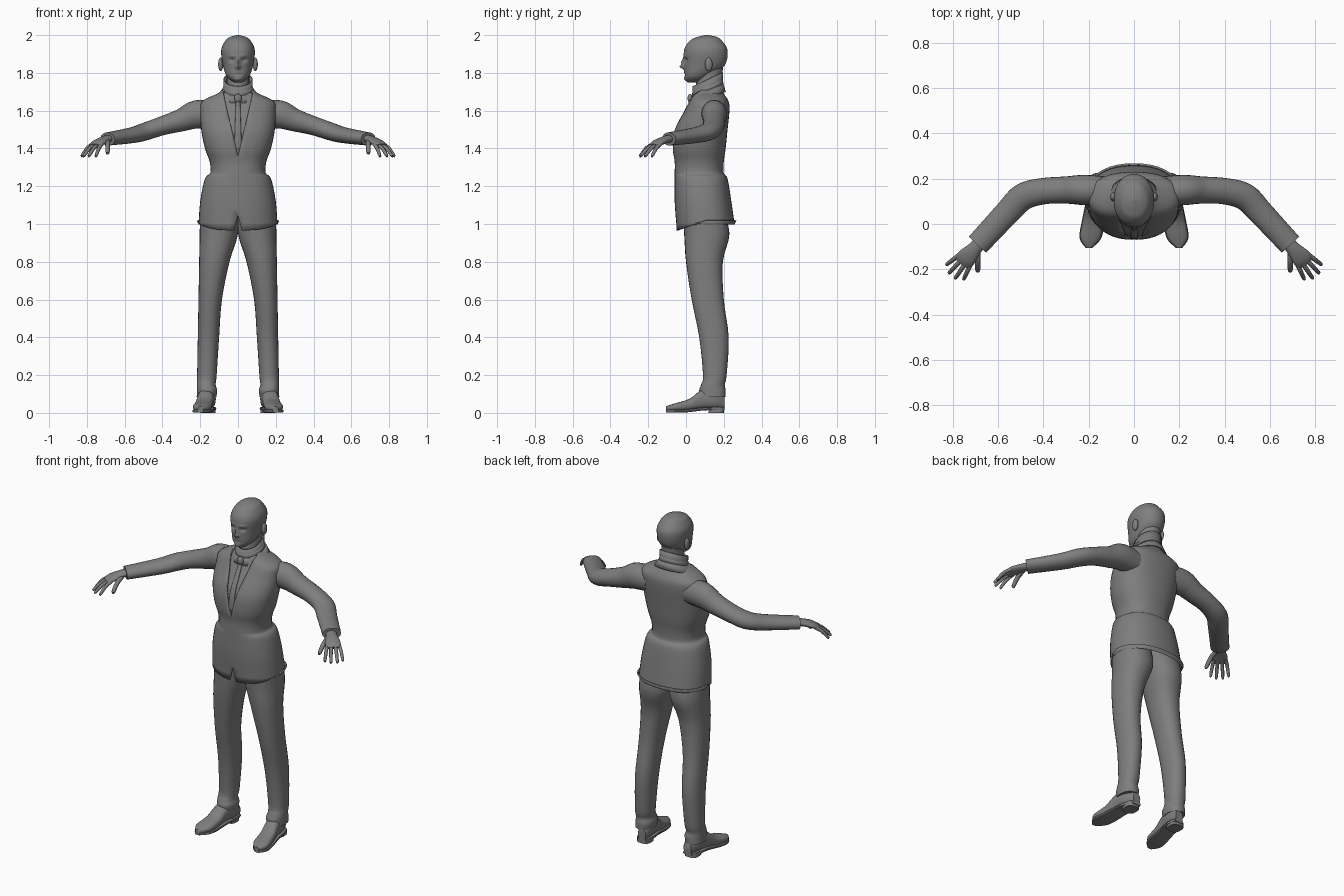
import bpy, bmesh, math
from mathutils import Matrix, Vector

cube = bpy.data.objects.get("Cube")
if cube:
    bpy.data.objects.remove(cube)

GREY = (0.21, 0.21, 0.21, 1)
grey = bpy.data.materials.new("plain grey")
grey.use_nodes = True
grey.diffuse_color = GREY
grey.node_tree.nodes["Principled BSDF"].inputs["Base Color"].default_value = GREY


def spline(rows, steps=4):
    """Catmull-Rom interpolation of rows of numbers."""
    last = len(rows) - 1
    smooth = []
    for i in range(last):
        before, start, end, after = (rows[max(0, min(last, i + k))] for k in (-1, 0, 1, 2))
        for step in range(steps):
            t = step / steps
            smooth.append([b + t / 2 * (c - a + t * (2 * a - 5 * b + 4 * c - d + t * (3 * (b - c) + d - a)))
                           for a, b, c, d in zip(before, start, end, after)])
    return smooth + [list(rows[last])]


def ring(center, across, along, sides=24, squareness=2.0):
    """Superellipse outline around a centre, with two half axes."""
    def shaped(value):
        return math.copysign(abs(value) ** (2 / squareness), value)
    angles = [math.tau * k / sides for k in range(sides)]
    return [Vector(center) + Vector(across) * shaped(math.cos(a)) + Vector(along) * shaped(math.sin(a))
            for a in angles]


def level(z, left, right, front, back, sides=40, squareness=2.3):
    """Horizontal outline inside the given limits."""
    return ring(((left + right) / 2, (front + back) / 2, z), ((right - left) / 2, 0, 0),
                (0, (back - front) / 2, 0), sides, squareness)


def loft(bm, outlines, caps=True):
    loops = [[bm.verts.new(point) for point in outline] for outline in outlines]
    sides = len(loops[0])
    for lower, upper in zip(loops, loops[1:]):
        for k in range(sides):
            following = (k + 1) % sides
            bm.faces.new((lower[k], lower[following], upper[following], upper[k]))
    if caps:
        bm.faces.new(reversed(loops[0]))
        bm.faces.new(loops[-1])
    return loops


def tube(bm, rows, sides=24):
    """Tube through points x, y, z, with a sideways and an upright radius."""
    rows = spline(rows)
    points = [Vector(row[:3]) for row in rows]
    outlines = []
    for i, (point, row) in enumerate(zip(points, rows)):
        heading = (points[min(i + 1, len(points) - 1)] - points[max(i - 1, 0)]).normalized()
        side = heading.cross(Vector((0, 0, 1))).normalized()
        outlines.append(ring(point, side * row[3], side.cross(heading) * row[4], sides))
    loft(bm, outlines)


def ball(bm, center, radii):
    bmesh.ops.create_uvsphere(bm, u_segments=24, v_segments=12, radius=1,
                              matrix=Matrix.Translation(center) @ Matrix.Diagonal((*radii, 1)))


def finish(bm, name, mirror=False, thickness=0, sharp_angle=50):
    bmesh.ops.recalc_face_normals(bm, faces=bm.faces)
    mesh = bpy.data.meshes.new(name)
    bm.to_mesh(mesh)
    bm.free()
    mesh.materials.append(grey)
    part = bpy.data.objects.new(name, mesh)
    bpy.context.collection.objects.link(part)
    bpy.ops.object.select_all(action="DESELECT")
    part.select_set(True)
    bpy.context.view_layer.objects.active = part
    bpy.ops.object.shade_smooth_by_angle(angle=math.radians(sharp_angle))
    if thickness:
        part.modifiers.new("thickness", "SOLIDIFY").thickness = thickness
    if mirror:
        part.modifiers.new("other side", "MIRROR")


def cut_wedge(bm, apex, reach, height):
    """Cut a V out of the front, from its apex to a half width."""
    for side in (1, -1):
        front = [f for f in bm.faces if f.calc_center_median().y < 0.06]
        edges = {e for f in front for e in f.edges}
        verts = {v for f in front for v in f.verts}
        bmesh.ops.bisect_plane(bm, geom=[*front, *edges, *verts], plane_co=(0, 0, apex),
                               plane_no=(side * height, 0, -reach), dist=1e-5)
    inside = []
    for face in bm.faces:
        middle = face.calc_center_median()
        if middle.y < 0.08 and abs(middle.x) < (middle.z - apex) * reach / height:
            inside.append(face)
    bmesh.ops.delete(bm, geom=inside, context="FACES")


# Jacket: height, half width, front and back
body = [(.98, .21, -.05, .26), (1.12, .2, -.06, .24), (1.24, .175, -.06, .22), (1.27, .147, -.06, .2),
        (1.33, .15, -.06, .2), (1.4, .175, -.07, .21), (1.5, .195, -.06, .22), (1.6, .2, -.01, .23),
        (1.65, .19, .015, .225), (1.69, .11, .03, .2), (1.71, .08, .04, .19)]
bm = bmesh.new()
loops = loft(bm, [level(z, -half, half, front, back) for z, half, front, back in spline(body)], caps=False)
for vert in loops[0]:
    # The hem climbs towards the back
    vert.co.z = 0.965 + 0.055 * min(1, max(0, (vert.co.y + 0.05) / 0.15))
cut_wedge(bm, apex=1.36, reach=.075, height=.32)
cut_wedge(bm, apex=1.045, reach=.02, height=-.08)
finish(bm, "jacket", thickness=.008)

# Shirt, just inside the jacket
chest = spline(body[4:])
inset = .013
bm = bmesh.new()
loft(bm, [level(z, inset - half, half - inset, front + inset, back - inset) for z, half, front, back in chest])
finish(bm, "shirt")

# Tie lying on the shirt, narrowing up to its knot
bm = bmesh.new()
loft(bm, [ring((0, front + .01, z), (.02 - (z - 1.4) / 30, 0, 0), (0, .008, 0), 12, 3)
          for z, half, front, back in chest if 1.38 < z < 1.68])
ball(bm, (0, .022, 1.665), (.02, .014, .024))
finish(bm, "tie")


# Collars: bands that slope down to the front
def collar(name, low, high, low_radius, high_radius, rise):
    bm = bmesh.new()
    loft(bm, [ring((0, .115, z), (radius, 0, 0), (0, radius * .4 + .05, rise), 32)
              for z, radius in ((low, low_radius), (high, high_radius))], caps=False)
    finish(bm, name, thickness=.007)


collar("shirt_collar", 1.68, 1.765, .075, .078, .036)
collar("shirt_collar_fold", 1.7, 1.74, .086, .075, .03)
collar("jacket_collar", 1.67, 1.71, .115, .085, .03)

# Neck
bm = bmesh.new()
loft(bm, [ring((0, y, z), (.06, 0, 0), (0, .067, 0)) for y, z in ((.11, 1.64), (.13, 1.84))])
finish(bm, "neck")

# Head: height, half width, front and back
skull = [(1.75, .02, .01, .08), (1.78, .058, -.008, .13), (1.84, .08, -.01, .205), (1.92, .089, -.01, .22),
         (1.97, .067, .02, .19), (1.99, .042, .06, .165), (2, .008, .1, .12)]
# Face features: x, z, spread in x, spread in z, push towards the back
features = {"nose": (0, 1.832, .012, .01, -.022), "bridge": (0, 1.856, .01, .02, -.015),
            "eye sockets": (.03, 1.868, .015, .01, .014), "brows": (.03, 1.89, .02, .007, -.006),
            "mouth": (0, 1.791, .02, .004, .006), "chin": (0, 1.765, .02, .01, -.008)}
bm = bmesh.new()
loft(bm, [level(z, -half, half, front, back, sides=72, squareness=2.1)
          for z, half, front, back in spline(skull, steps=12)])
for vert in bm.verts:
    if vert.co.y < .07:
        x, z = abs(vert.co.x), vert.co.z
        for fx, fz, wide, tall, push in features.values():
            vert.co.y += push * math.exp(-((x - fx) / wide) ** 2 - ((z - fz) / tall) ** 2)
finish(bm, "head", sharp_angle=70)

# Ears
bm = bmesh.new()
ball(bm, (.092, .12, 1.845), (.013, .02, .036))
finish(bm, "ears", mirror=True)

# Sleeves, bent forward at the elbow
bm = bmesh.new()
tube(bm, [(.13, .145, 1.58, .065, .07), (.22, .15, 1.58, .067, .075), (.3, .15, 1.55, .06, .06),
          (.4, .145, 1.52, .058, .05), (.49, .12, 1.49, .06, .047), (.56, .05, 1.47, .056, .042),
          (.69, -.09, 1.45, .052, .035)])
finish(bm, "sleeves", mirror=True)


# Hands: palm, four spread fingers and a thumb
def finger(bm, root, tip, radius):
    middle = root.lerp(tip, .5) + Vector((0, 0, radius))
    rows = [(*root, radius), (*middle, radius), (*root.lerp(tip, .95), radius * .8), (*tip, radius * .3)]
    tube(bm, [(*row, row[-1]) for row in rows], sides=10)


bm = bmesh.new()
tube(bm, [(.66, -.06, 1.455, .03, .02), (.7, -.105, 1.448, .031, .02), (.74, -.15, 1.43, .043, .017),
          (.76, -.175, 1.415, .035, .01)])
for i in range(4):
    knuckle = Vector((.72 + .016 * i, -.175 + .014 * i, 1.424))
    angle = math.radians(9 * i - 65)
    length = .107 - .02 * abs(i - 1.5)
    finger(bm, knuckle, knuckle + Vector((math.cos(angle) * length, math.sin(angle) * length, -.065)), .01)
finger(bm, Vector((.69, -.12, 1.44)), Vector((.69, -.21, 1.375)), .013)
finish(bm, "hands", mirror=True)

# Trouser legs: height, inner side, front and back
leg = [(1.1, 0, -.02, .19), (.95, 0, -.01, .23), (.8, .045, 0, .195), (.6, .085, .03, .2),
       (.4, .1, .07, .226), (.2, .113, .09, .215), (.15, .118, .08, .205), (.12, .11, .07, .21),
       (.085, .115, .075, .21)]
bm = bmesh.new()
loft(bm, [level(z, inner, .22 - .018 * z, front, back, sides=28, squareness=2.2)
          for z, inner, front, back in spline(leg)])
finish(bm, "trouser_legs", mirror=True)

# Shoes: place along the foot, half width and height
shoe = spline([(.205, .025, .085), (.15, .043, .125), (.08, .043, .12), (.02, .046, .075),
               (-.06, .046, .05), (-.105, .012, .035)])


def foot_center(y):
    """The feet turn slightly outwards."""
    return .183 - .15 * y


def underside(y):
    """The sole rises from the ball of the foot to the heel."""
    return .01 + .012 * min(1, max(0, y * 10))


bm = bmesh.new()
for y, half, top in shoe:
    assert top > underside(y)
loft(bm, [ring((foot_center(y), y, (underside(y) + top) / 2), (half, 0, 0), (0, 0, (top - underside(y)) / 2),
               squareness=2.6) for y, half, top in shoe])
finish(bm, "shoes", mirror=True)

# Soles with heel blocks
bm = bmesh.new()
loft(bm, [ring((foot_center(y), y, underside(y)), (half + .003, 0, 0), (0, 0, .008), 12, 6)
          for y, half, top in shoe])
loft(bm, [ring((foot_center(.16), .16, z), (.04, 0, 0), (0, .042, 0), squareness=3) for z in (0, .03)])
finish(bm, "soles", mirror=True, sharp_angle=35)
